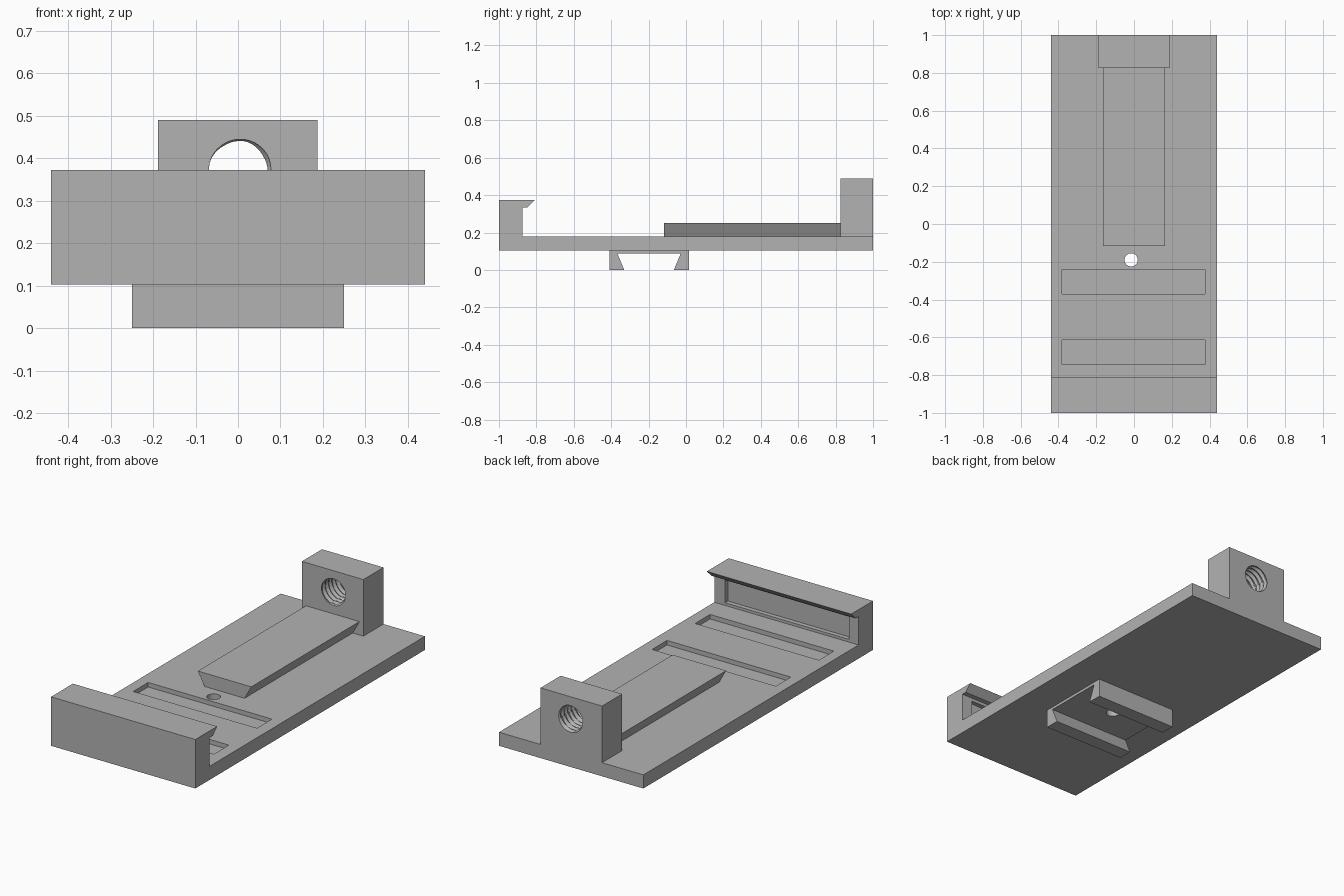
import bpy, bmesh, math
from mathutils import Matrix

if "Cube" in bpy.data.objects:
    bpy.data.objects.remove(bpy.data.objects["Cube"], do_unlink=True)

grey = bpy.data.materials.new("light grey")
grey.use_nodes = True
COLOUR = (0.45, 0.45, 0.45, 1)
grey.diffuse_color = COLOUR
grey.node_tree.nodes["Principled BSDF"].inputs["Base Color"].default_value = COLOUR


def finish(name, bm):
    bmesh.ops.recalc_face_normals(bm, faces=bm.faces[:])
    mesh = bpy.data.meshes.new(name)
    bm.to_mesh(mesh)
    bm.free()
    mesh.materials.append(grey)
    obj = bpy.data.objects.new(name, mesh)
    bpy.context.collection.objects.link(obj)
    return obj


def extrude(name, profile, axis, start, end):
    """Sweep a closed 2D profile along x (profile is y, z) or y (profile is x, z)."""
    bm = bmesh.new()
    place = (lambda a, b: (start, a, b)) if axis == "x" else (lambda a, b: (a, start, b))
    face = bm.faces.new([bm.verts.new(place(a, b)) for a, b in profile])
    out = bmesh.ops.extrude_face_region(bm, geom=[face])
    moved = [v for v in out["geom"] if isinstance(v, bmesh.types.BMVert)]
    shift = (end - start, 0, 0) if axis == "x" else (0, end - start, 0)
    bmesh.ops.translate(bm, verts=moved, vec=shift)
    return finish(name, bm)


def box(name, x0, x1, y0, y1, z0, z1):
    return extrude(name, [(y0, z0), (y1, z0), (y1, z1), (y0, z1)], "x", x0, x1)


def cylinder(name, radius, x, y, z0, z1):
    bm = bmesh.new()
    bmesh.ops.create_cone(bm, cap_ends=True, segments=32, radius1=radius, radius2=radius,
                          depth=z1 - z0, matrix=Matrix.Translation((x, y, (z0 + z1) / 2)))
    return finish(name, bm)


def thread(name, minor, major, pitch, x, z, y0, y1, segments=48):
    """Rod along y whose surface is a helical V thread."""
    bm = bmesh.new()
    rows = round((y1 - y0) / pitch * 4)
    rings = []
    for i in range(rows + 1):
        y = y0 + (y1 - y0) * i / rows
        ring = []
        for j in range(segments):
            phase = (y / pitch - j / segments) % 1
            r = minor + (major - minor) * (1 - abs(2 * phase - 1))
            a = math.tau * j / segments
            ring.append(bm.verts.new((x + r * math.cos(a), y, z + r * math.sin(a))))
        rings.append(ring)
    for low, high in zip(rings, rings[1:]):
        for j in range(segments):
            k = (j + 1) % segments
            bm.faces.new((low[j], low[k], high[k]))
            bm.faces.new((low[j], high[k], high[j]))
    bm.faces.new(rings[0])
    bm.faces.new(rings[-1])
    return finish(name, bm)


def cut(target, *cutters):
    """Subtract the cutters, bake the result and remove them."""
    for cutter in cutters:
        mod = target.modifiers.new("cut", "BOOLEAN")
        mod.operation, mod.solver, mod.object = "DIFFERENCE", "EXACT", cutter
    graph = bpy.context.evaluated_depsgraph_get()
    baked = bpy.data.meshes.new_from_object(target.evaluated_get(graph))
    target.modifiers.clear()
    target.data = baked
    for cutter in cutters:
        bpy.data.objects.remove(cutter, do_unlink=True)


BOTTOM, TOP = 0.103, 0.178
POCKET = 0.025

# Base plate with hooked front wall, strap pockets and pin hole
base = extrude("base_plate", [(-1, BOTTOM), (1, BOTTOM), (1, TOP), (-0.875, TOP),
                              (-0.875, 0.335), (-0.848, 0.335), (-0.81, 0.373), (-1, 0.373)],
               "x", -0.44, 0.44)
cut(base,
    box("rear_pocket", -0.38, 0.375, -0.37, -0.24, TOP - POCKET, 0.22),
    box("front_pocket", -0.38, 0.375, -0.745, -0.615, TOP - POCKET, 0.22),
    box("wall_pocket", -0.38, 0.375, -0.875 - POCKET, -0.86, 0.193, 0.318),
    cylinder("pin_hole", 0.035, -0.015, -0.19, 0.05, 0.3))

# Dovetail rail on top, wider at its upper face
extrude("dovetail_rail", [(-0.122, TOP), (0.122, TOP), (0.163, 0.252), (-0.163, 0.252)],
        "y", -0.117, 0.825)

# Rear post with threaded hole
post = box("rear_post", -0.188, 0.187, 0.825, 1, TOP, 0.49)
cut(post, thread("thread_cutter", 0.067, 0.079, 0.03, 0.001, 0.372, 0.79, 1.03))

# Dovetail socket underneath
socket = extrude("dovetail_socket", [(-0.41, BOTTOM), (-0.41, 0), (-0.33, 0), (-0.367, 0.088),
                                     (-0.028, 0.088), (-0.065, 0), (0.015, 0), (0.015, BOTTOM)],
                 "x", -0.25, 0.25)
cut(socket, cylinder("socket_hole", 0.035, -0.015, -0.19, 0.05, 0.15))
